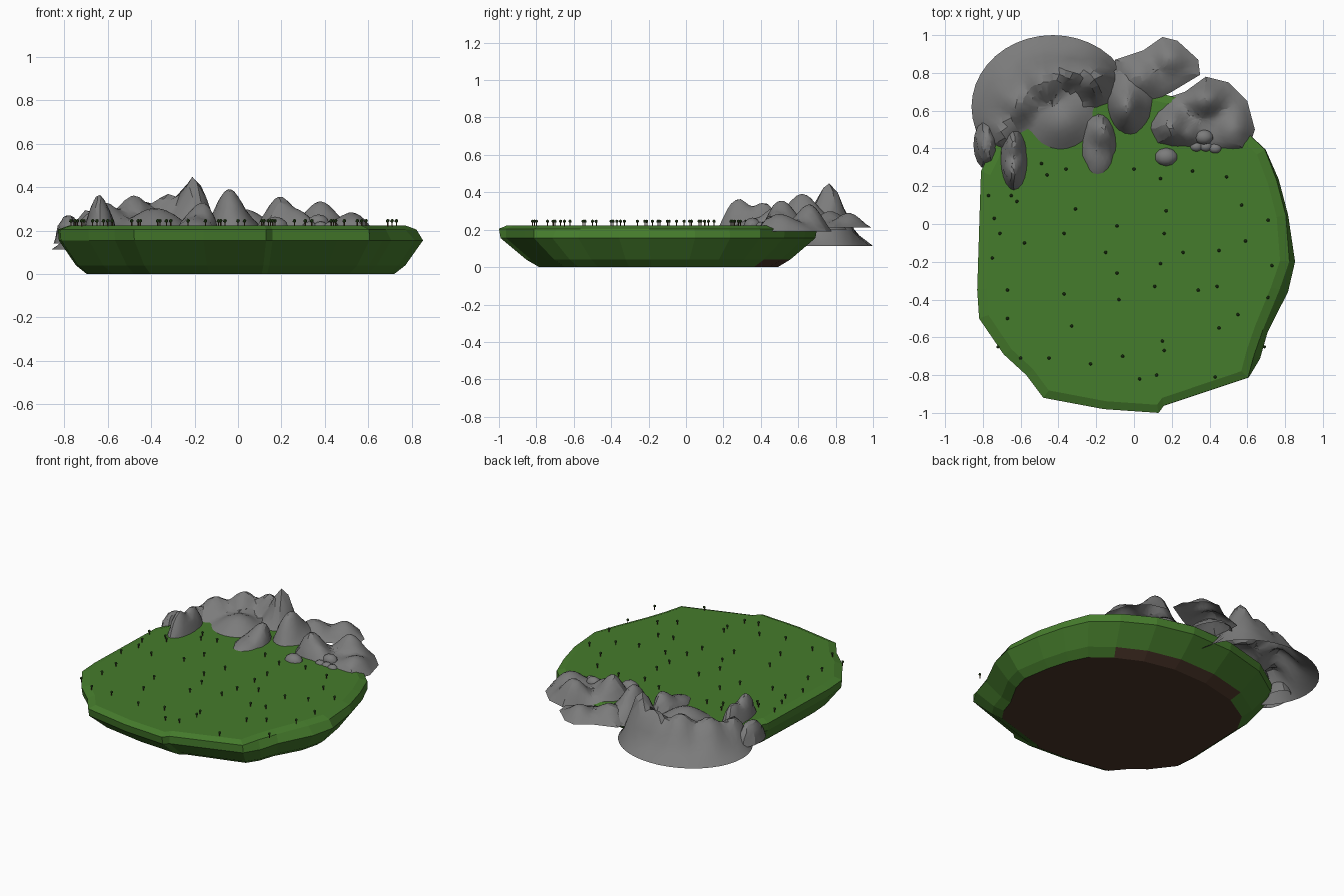
import bpy, bmesh, math, random
from mathutils import Vector

if "Cube" in bpy.data.objects:
    bpy.data.objects.remove(bpy.data.objects["Cube"])

random.seed(4)


def material(name, rgb):
    m = bpy.data.materials.new(name)
    m.diffuse_color = (*rgb, 1)
    m.use_nodes = True
    m.node_tree.nodes["Principled BSDF"].inputs["Base Color"].default_value = m.diffuse_color
    return m


GRASS = material("grass", (0.06, 0.2, 0.025))
SOIL = material("soil", (0.07, 0.035, 0.022))
ROCK = material("rock", (0.2, 0.2, 0.2))
LEAF = material("leaf", (0.03, 0.08, 0.015))
BARK = material("bark", (0.09, 0.045, 0.02))


def make_object(name, bm, mats, smooth=None):
    bmesh.ops.recalc_face_normals(bm, faces=bm.faces)
    me = bpy.data.meshes.new(name)
    bm.to_mesh(me)
    bm.free()
    for m in mats:
        me.materials.append(m)
    ob = bpy.data.objects.new(name, me)
    bpy.context.collection.objects.link(ob)
    if smooth:
        bpy.ops.object.select_all(action='DESELECT')
        ob.select_set(True)
        bpy.context.view_layer.objects.active = ob
        bpy.ops.object.shade_smooth_by_angle(angle=math.radians(smooth))
    return ob


def bridge(bm, a, b):
    n = len(a)
    return [bm.faces.new((a[i], a[(i + 1) % n], b[(i + 1) % n], b[i])) for i in range(n)]


# Island: stacked rings of one rough outline (x, y, inset of the top rim)
RIM = [(-.82, -.5, 0), (-.69, -.69, 0), (-.57, -.8, 0), (-.48, -.92, 0), (-.16, -.98, 0),
       (.13, -1, 0), (.16, -.97, .01), (.46, -.87, .01), (.61, -.82, .01), (.67, -.72, .05),
       (.71, -.58, .04), (.82, -.36, .06), (.857, -.2, .04), (.82, .05, .02), (.77, .24, .02),
       (.7, .4, .01), (.55, .53, 0), (.35, .64, 0), (.1, .7, 0), (-.2, .69, 0), (-.5, .61, 0),
       (-.72, .46, 0), (-.81, .28, 0), (-.83, -.35, 0)]
bm = bmesh.new()
CX, CY = 0, -.14


def rim_ring(sx, sy, z, use_inset=False):
    ring = []
    for x, y, inset in RIM:
        k = 1 - (inset if use_inset else 0)
        ring.append(bm.verts.new((CX + (x - CX) * sx * k, CY + (y - CY) * sy * k, z)))
    return ring


bottom = rim_ring(.84, .75, 0)
low = rim_ring(.9, .83, .04)
middle = rim_ring(.995, .99, .155)
upper = rim_ring(1, 1, .205, True)
top = rim_ring(.94, .95, .223, True)
soil_faces = [bm.faces.new(bottom)]
for f in bridge(bm, bottom, low):
    if f.calc_center_median().y > .4:
        soil_faces.append(f)
bridge(bm, low, middle)
bridge(bm, middle, upper)
bridge(bm, upper, top)
bm.faces.new(top)
for f in soil_faces:
    f.material_index = 1
make_object("island", bm, [GRASS, SOIL])


# Rock mounds: open domes over an outline, raised by soft peaks
def ellipse(cx, cy, rx, ry, n=40):
    return [(cx + rx * math.cos(2 * math.pi * i / n), cy + ry * math.sin(2 * math.pi * i / n))
            for i in range(n)]


def split_edges(pts, n=3):
    return [tuple(Vector(p).lerp(Vector(q), i / n))
            for p, q in zip(pts, pts[1:] + pts[:1]) for i in range(n)]


def mound(name, outline, centre, base, dome, power, peaks, rings=11):
    bm = bmesh.new()
    c = Vector(centre)

    def vert(p, t):
        q = c.lerp(Vector(p), t)
        if 0 < t < 1:
            q += Vector((random.uniform(-1, 1), random.uniform(-1, 1))) * .006
        total = (dome * (1 - t ** power)) ** 4
        for x, y, h, sx, sy in peaks:
            g = (h - base) * math.exp(-((q.x - x) / sx) ** 2 - ((q.y - y) / sy) ** 2)
            total += (g * (1 - t ** 8)) ** 4
        return bm.verts.new((q.x, q.y, base + total ** .25))

    previous = [vert(p, 1) for p in outline]
    for r in range(rings - 1, 0, -1):
        ring = [vert(p, r / rings) for p in outline]
        bridge(bm, previous, ring)
        previous = ring
    tip = vert(centre, 0)
    for i in range(len(previous)):
        bm.faces.new((previous[i], previous[(i + 1) % len(previous)], tip))
    return make_object(name, bm, [ROCK], 25)


mound("main_mountain", ellipse(-.43, .62, .43, .38), (-.43, .62), .113, .1, 3,
      [(-.2, .77, .46, .11, .13), (-.33, .8, .37, .12, .1), (-.48, .75, .36, .14, .15),
       (-.62, .64, .33, .14, .15), (-.7, .48, .31, .11, .15), (-.38, .55, .3, .2, .2)])
mound("left_spur", ellipse(-.635, .34, .075, .17, 20), (-.635, .34), .2, .1, 3,
      [(-.64, .28, .36, .06, .1), (-.64, .42, .34, .06, .1)], 7)
mound("left_shoulder", ellipse(-.78, .42, .07, .13, 16), (-.78, .42), .14, .13, 2.5, [], 6)
mound("middle_spur", ellipse(-.19, .41, .1, .18, 20), (-.19, .41), .2, .06, 2.5,
      [(-.16, .5, .33, .1, .12)], 7)
mound("middle_mountain", ellipse(-.02, .66, .13, .2, 24), (-.02, .66), .2, .08, 2.5,
      [(-.04, .62, .39, .09, .13)], 8)

BACK = [(-.1, .87), (.05, .92), (.15, .99), (.23, .97), (.34, .87), (.35, .79),
        (.2, .7), (.08, .64), (-.08, .68)]
mound("back_ledge", split_edges(BACK), (.13, .82), .212, .035, 2.5,
      [(.19, .87, .29, .09, .09), (.03, .77, .3, .11, .1)], 7)

RIGHT = [(.06, .5), (.11, .6), (.18, .67), (.27, .7), (.38, .78), (.5, .75), (.6, .65),
         (.64, .5), (.6, .38), (.45, .37), (.33, .39), (.22, .4), (.11, .42)]
mound("right_mountain", split_edges(RIGHT), (.36, .56), .19, .05, 4,
      [(.38, .66, .335, .11, .1), (.19, .51, .36, .1, .11), (.53, .5, .285, .11, .13),
       (.28, .48, .29, .08, .09)])

# Boulders at the foot of the right mountain
for i, (x, y, r) in enumerate([(.17, .355, .062), (.37, .46, .05), (.33, .41, .035),
                               (.38, .41, .035), (.43, .4, .035)]):
    bm = bmesh.new()
    bmesh.ops.create_icosphere(bm, subdivisions=2, radius=r)
    for v in bm.verts:
        v.co = (v.co.x + x, v.co.y * .8 + y, v.co.z * .8 + (.215 if i != 1 else .235))
    make_object(f"boulder_{i + 1}", bm, [ROCK], 25)

# Tiny trees
TREES = [(-.77, .15), (-.65, .15), (-.62, .12), (-.49, .32), (-.46, .26), (-.36, .29), (-.74, .03),
         (-.71, -.05), (-.58, -.1), (-.75, -.18), (-.31, .08), (-.37, -.05), (-.09, -.01),
         (-.15, -.15), (0, .29), (.14, .24), (.17, .07), (.16, -.05), (.31, .28), (.49, .25),
         (.57, .1), (.71, .02), (.59, -.09), (.45, -.14), (.26, -.15), (.14, -.21), (.73, -.22),
         (.71, -.39), (-.67, -.35), (-.67, -.5), (-.37, -.37), (-.09, -.26), (-.08, -.4),
         (.11, -.33), (.34, -.35), (.44, -.33), (.55, -.48), (.45, -.55), (-.33, -.54),
         (-.72, -.65), (-.6, -.71), (-.45, -.71), (-.23, -.74), (-.06, -.7), (.15, -.62),
         (.16, -.67), (.03, -.82), (.12, -.8), (.43, -.81), (.69, -.65)]
trunks, crowns = bmesh.new(), bmesh.new()
for x, y in TREES:
    t = bmesh.ops.create_cone(trunks, cap_ends=True, segments=5, radius1=.003, radius2=.003, depth=.026)
    bmesh.ops.translate(trunks, verts=t['verts'], vec=(x, y, .231))
    c = bmesh.ops.create_icosphere(crowns, subdivisions=1, radius=.0095)
    bmesh.ops.translate(crowns, verts=c['verts'], vec=(x, y, .245))
make_object("tree_trunks", trunks, [BARK])
make_object("tree_crowns", crowns, [LEAF])
